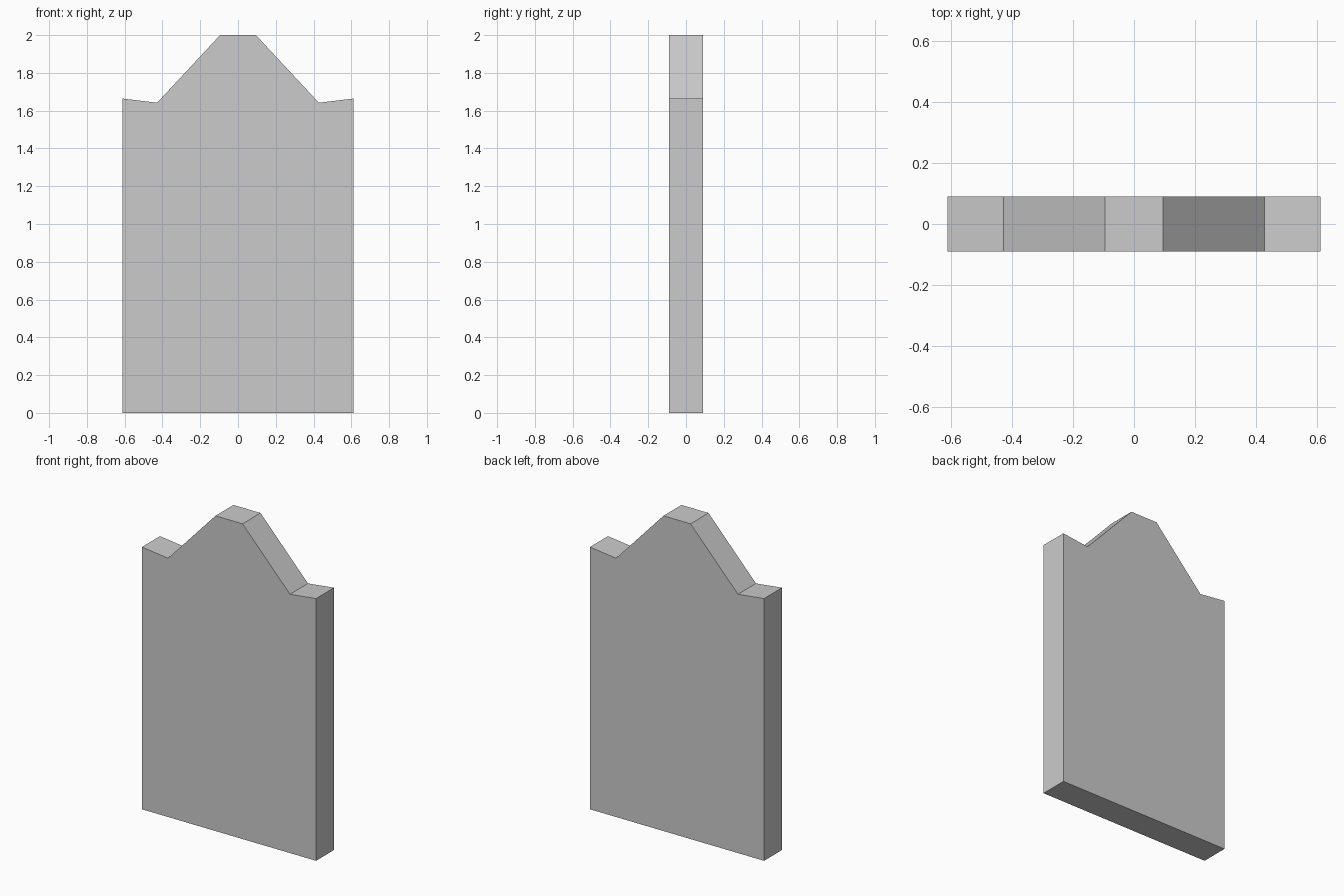
import bpy, bmesh

if "Cube" in bpy.data.objects:
    bpy.data.objects.remove(bpy.data.objects["Cube"])

HALF_DEPTH = 0.09

# Right half of the outline (x, z), bottom to top; the left half is mirrored
half = [(0.611, 0.0), (0.611, 1.664), (0.428, 1.642), (0.095, 2.0)]
outline = half + [(-x, z) for x, z in reversed(half)]

# Slab: front face extruded back to full thickness
bm = bmesh.new()
face = bm.faces.new([bm.verts.new((x, -HALF_DEPTH, z)) for x, z in outline])
extruded = bmesh.ops.extrude_face_region(bm, geom=[face], use_keep_orig=True)
verts = [g for g in extruded["geom"] if isinstance(g, bmesh.types.BMVert)]
bmesh.ops.translate(bm, verts=verts, vec=(0, 2 * HALF_DEPTH, 0))
bmesh.ops.recalc_face_normals(bm, faces=bm.faces)

mesh = bpy.data.meshes.new("headstone_slab")
bm.to_mesh(mesh)
bm.free()
bpy.context.collection.objects.link(bpy.data.objects.new("headstone_slab", mesh))
